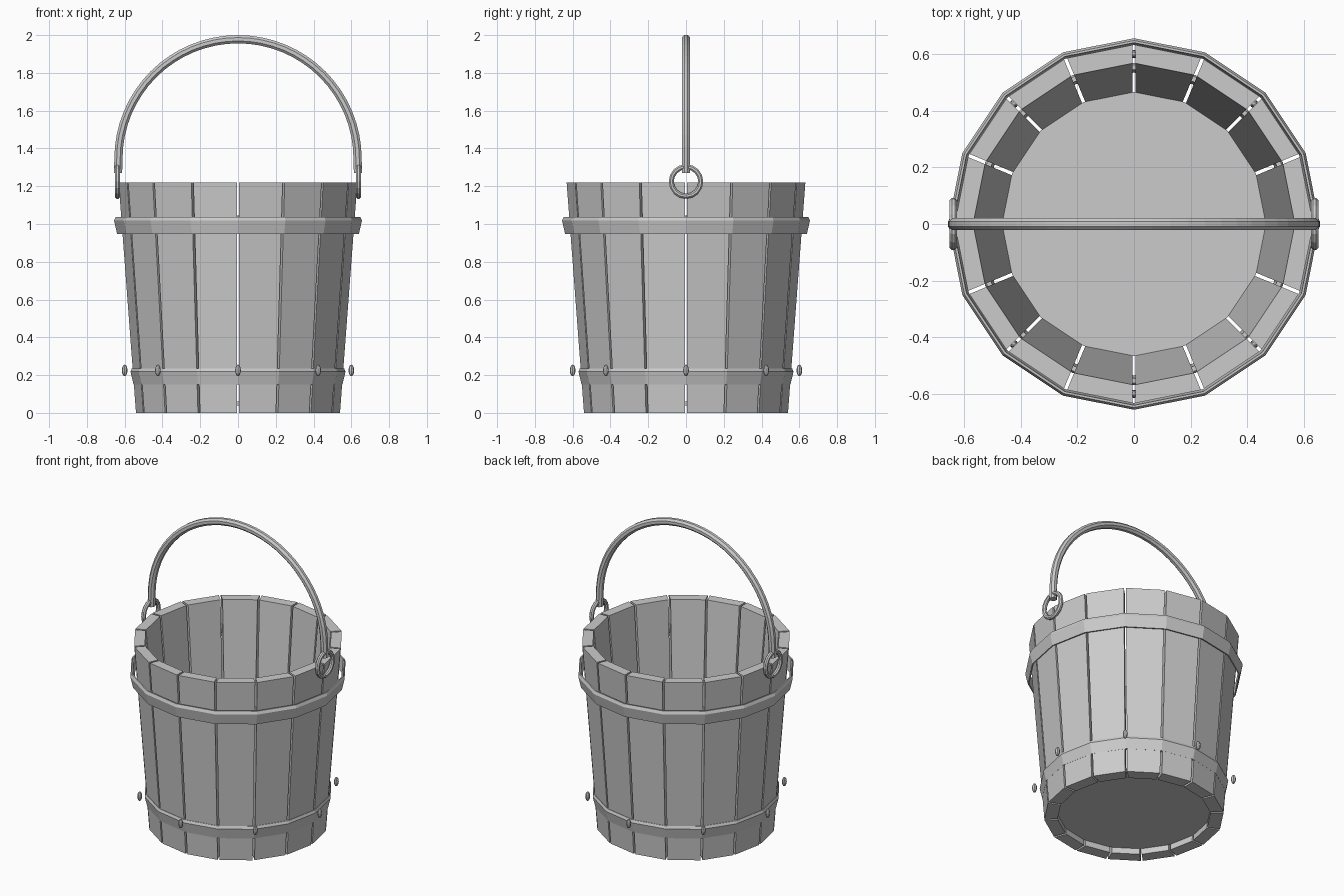
import bpy, bmesh
from math import sin, cos, pi, tau
from mathutils import Vector, Matrix

cube = bpy.data.objects.get("Cube")
if cube:
    bpy.data.objects.remove(cube)

SIDES = 16
HEIGHT = 1.22
GAP = 0.006

grey = bpy.data.materials.new("plain_grey")
grey.use_nodes = True
grey.diffuse_color = (0.6, 0.6, 0.6, 1)
grey.node_tree.nodes["Principled BSDF"].inputs["Base Color"].default_value = grey.diffuse_color


def finish(name, bm):
    bmesh.ops.recalc_face_normals(bm, faces=bm.faces)
    mesh = bpy.data.meshes.new(name)
    bm.to_mesh(mesh)
    bm.free()
    mesh.materials.append(grey)
    obj = bpy.data.objects.new(name, mesh)
    bpy.context.collection.objects.link(obj)
    return obj


def bridge(bm, rings, closed):
    """Skin a list of vertex rings; cap the ends unless the loop is closed."""
    pairs = list(zip(rings, rings[1:]))
    if closed:
        pairs.append((rings[-1], rings[0]))
    else:
        bm.faces.new(rings[0])
        bm.faces.new(rings[-1])
    for a, b in pairs:
        n = len(a)
        for i in range(n):
            j = (i + 1) % n
            bm.faces.new((a[i], a[j], b[j], b[i]))


def hoop(name, profile):
    """Revolve an (r, z) profile into a sixteen-sided band."""
    bm = bmesh.new()
    rings = []
    for i in range(SIDES):
        a = tau * i / SIDES
        rings.append([bm.verts.new((r * cos(a), r * sin(a), z)) for r, z in profile])
    bridge(bm, rings, True)
    return finish(name, bm)


def tube(name, path, radius, sides, closed=False):
    """Sweep a polygon along a path lying in the XZ plane."""
    bm = bmesh.new()
    rings = []
    n = len(path)
    for i, p in enumerate(path):
        before = path[i - 1] if closed or i else p
        after = path[(i + 1) % n] if closed or i < n - 1 else p
        t = (after - before).normalized()
        side = Vector((0, 1, 0))
        normal = t.cross(side)
        rings.append([bm.verts.new(p + radius * (cos(tau * (k + .5) / sides) * normal
                                                 + sin(tau * (k + .5) / sides) * side))
                      for k in range(sides)])
    bridge(bm, rings, closed)
    return finish(name, bm)


# Tapered staves with narrow parallel gaps
bm = bmesh.new()
for i in range(SIDES):
    ends = []
    for z, inner, outer in ((0, 0.46, 0.54), (HEIGHT, 0.567, 0.632)):
        ring = []
        for r, s in ((inner, 0), (outer, 0), (outer, 1), (inner, 1)):
            a = tau * (i + s) / SIDES
            shift = GAP if s == 0 else -GAP
            ring.append(bm.verts.new((r * cos(a) - shift * sin(a),
                                      r * sin(a) + shift * cos(a), z)))
        ends.append(ring)
    bridge(bm, ends, False)
finish("staves", bm)

# Floor board
bm = bmesh.new()
bmesh.ops.create_cone(bm, cap_ends=True, segments=SIDES, radius1=0.464, radius2=0.466,
                      depth=0.02, matrix=Matrix.Translation((0, 0, 0.05)))
finish("floor", bm)

# Metal hoops
hoop("upper_hoop", [(0.632, 0.947), (0.64, 0.947), (0.656, 1.018), (0.648, 1.037), (0.64, 1.037)])
hoop("lower_hoop", [(0.535, 0.150), (0.553, 0.150), (0.569, 0.218), (0.562, 0.235), (0.545, 0.235)])

# Rivets around each hoop
for label, z in (("lower", 0.225), ("upper", 1.015)):
    bm = bmesh.new()
    for i in range(8):
        place = (Matrix.Rotation(tau * i / 8, 4, 'Z') @ Matrix.Translation((0.6, 0, z))
                 @ Matrix.Diagonal((0.015, 0.015, 0.031, 1)))
        bmesh.ops.create_uvsphere(bm, u_segments=8, v_segments=6, radius=1, matrix=place)
    finish(label + "_rivets", bm)

# Arched handle with short straight ends
arc = [Vector((0.633 * cos(pi * k / 32), 0, 1.345 + 0.633 * sin(pi * k / 32))) for k in range(33)]
arc = [Vector((0.635, 0, 1.27))] + arc + [Vector((-0.635, 0, 1.27))]
tube("handle", arc, 0.0235, 8)

# Side rings that hold the handle
for label, x in (("left", 0.638), ("right", -0.638)):
    circle = [Vector((0.078 * cos(tau * k / 16), 0, 0.078 * sin(tau * k / 16))) for k in range(16)]
    ring = tube(label + "_handle_ring", circle, 0.0145, 8, True)
    ring.rotation_euler.z = pi / 2
    ring.location = (x, 0, 1.225)
